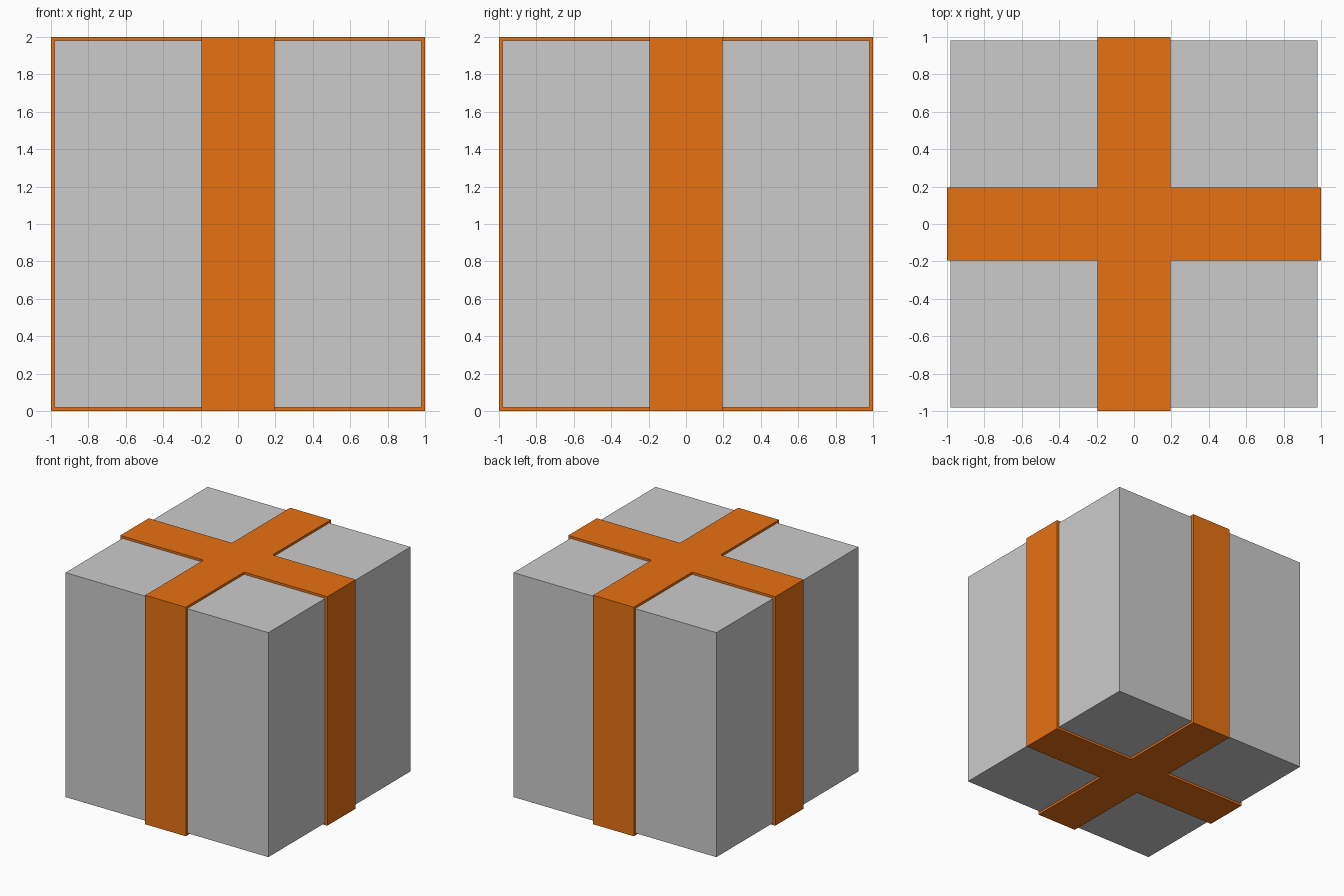
import bpy, bmesh
from mathutils import Vector

if "Cube" in bpy.data.objects:
    bpy.data.objects.remove(bpy.data.objects["Cube"])

HALF = 1.0        # outer half size of the ribbon
INNER = 0.98      # half size of the box
BAND = 0.196      # half width of a ribbon

# Gift box body
bpy.ops.mesh.primitive_cube_add(size=2 * INNER, location=(0, 0, HALF))
bpy.context.object.name = "gift_box"

# Ribbon: cube sliced along the band edges, keeping only the crosses on each face
bm = bmesh.new()
bmesh.ops.create_cube(bm, size=2 * HALF)
axes = [Vector((1, 0, 0)), Vector((0, 1, 0)), Vector((0, 0, 1))]
for axis in axes:
    for side in (-BAND, BAND):
        bmesh.ops.bisect_plane(bm, geom=bm.verts[:] + bm.edges[:] + bm.faces[:],
                               plane_co=axis * side, plane_no=axis)


def in_ribbon(face):
    x, y, z = (abs(c) < BAND for c in face.calc_center_median())
    return x or y


def on_side_cross_bar(face):
    # the vertical sides carry only an upright band
    c = face.calc_center_median()
    if abs(c.z) > HALF - 0.001:
        return False
    along = c.y if abs(c.x) > HALF - 0.001 else c.x
    return abs(along) > BAND


drop = [f for f in bm.faces if not in_ribbon(f) or on_side_cross_bar(f)]
bmesh.ops.delete(bm, geom=drop, context='FACES')
mesh = bpy.data.meshes.new("ribbon")
bm.to_mesh(mesh)
bm.free()
ribbon = bpy.data.objects.new("ribbon", mesh)
ribbon.location.z = HALF
bpy.context.collection.objects.link(ribbon)

# Ribbon thickness, inward to the box surface
solid = ribbon.modifiers.new("thickness", 'SOLIDIFY')
solid.thickness = HALF - INNER
solid.offset = -1
solid.use_even_offset = True

# Orange ribbon colour
orange = bpy.data.materials.new("ribbon_orange")
orange.diffuse_color = (0.8, 0.165, 0.006, 1)
orange.use_nodes = True
orange.node_tree.nodes["Principled BSDF"].inputs["Base Color"].default_value = orange.diffuse_color
mesh.materials.append(orange)
